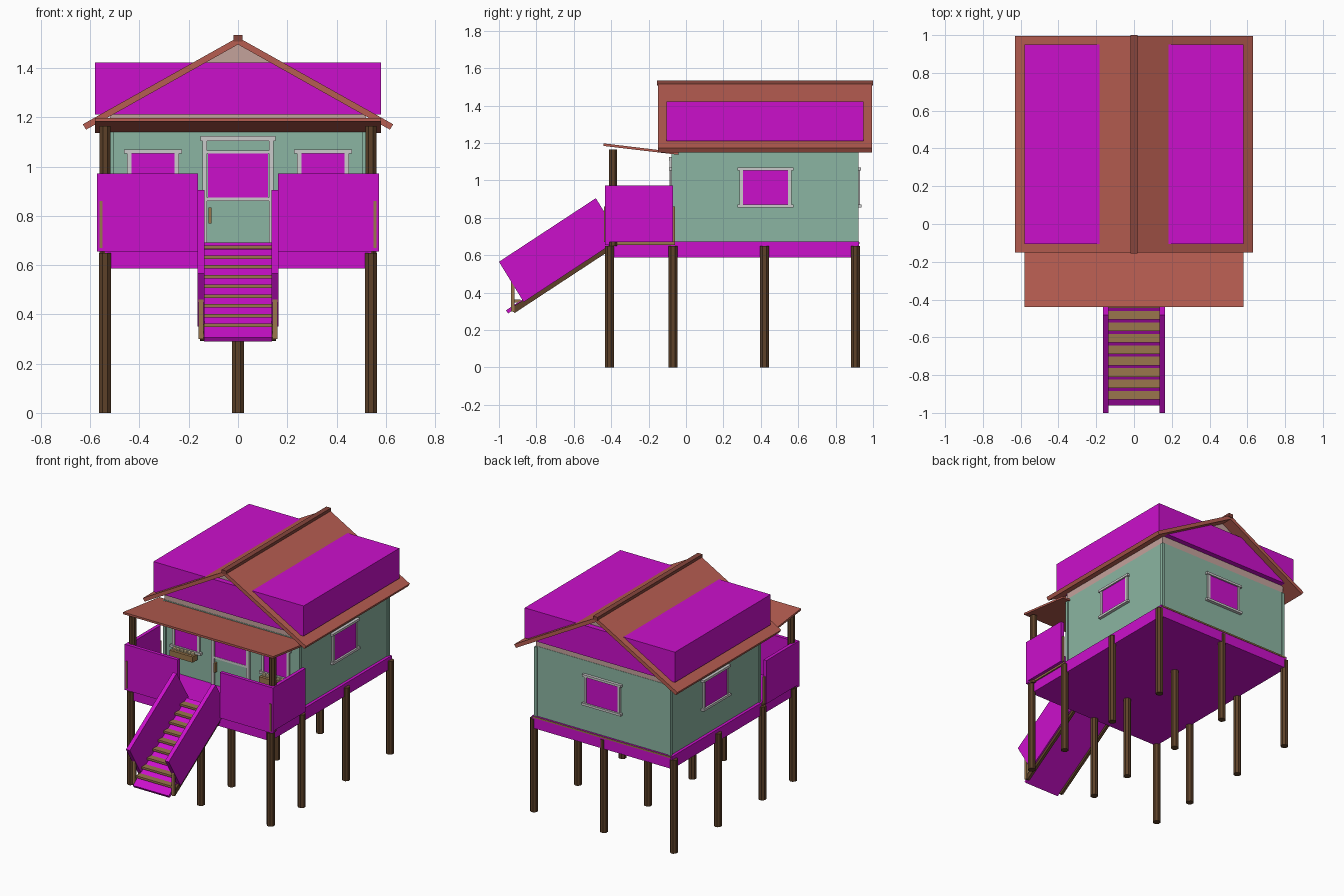
import bpy, bmesh, math
from mathutils import Vector, Matrix

if "Cube" in bpy.data.objects:
    bpy.data.objects.remove(bpy.data.objects["Cube"])

MATS = {}
COL = dict(wall=(.26, .46, .36), roof=(.47, .11, .082), cap=(.24, .06, .045), dark=(.11, .053, .022),
           wood=(.32, .18, .072), trim=(.58, .59, .57), panel=(.60, .005, .60), gable=(.55, .36, .33),
           flower=(.75, .6, .35))


def finish(name, bm, col):
    bmesh.ops.recalc_face_normals(bm, faces=bm.faces)
    me = bpy.data.meshes.new(name)
    bm.to_mesh(me)
    bm.free()
    ob = bpy.data.objects.new(name, me)
    bpy.context.collection.objects.link(ob)
    if col not in MATS:
        MATS[col] = bpy.data.materials.new(col)
        MATS[col].diffuse_color = (*COL[col], 1)
    me.materials.append(MATS[col])
    return ob


def boxes(name, items, col):
    """items: (x0,x1,y0,y1,z0,z1)"""
    bm = bmesh.new()
    for x0, x1, y0, y1, z0, z1 in items:
        m = Matrix.Translation(((x0 + x1) / 2, (y0 + y1) / 2, (z0 + z1) / 2)) @ \
            Matrix.Diagonal((x1 - x0, y1 - y0, z1 - z0, 1))
        bmesh.ops.create_cube(bm, size=1, matrix=m)
    return finish(name, bm, col)


def prism(name, pts, axis, a, b, col):
    """extrude a profile: axis 'y' takes (x,z) points, axis 'x' takes (y,z) points"""
    bm = bmesh.new()
    f = bm.faces.new([bm.verts.new((p, a, q) if axis == 'y' else (a, p, q)) for p, q in pts])
    r = bmesh.ops.extrude_face_region(bm, geom=[f])
    d = Vector((0, b - a, 0)) if axis == 'y' else Vector((b - a, 0, 0))
    bmesh.ops.translate(bm, vec=d, verts=[v for v in r['geom'] if isinstance(v, bmesh.types.BMVert)])
    return finish(name, bm, col)


def poles(name, items, r, z0, z1, col):
    bm = bmesh.new()
    for x, y in items:
        bmesh.ops.create_cone(bm, cap_ends=True, segments=8, radius1=r, radius2=r, depth=z1 - z0,
                              matrix=Matrix.Translation((x, y, (z0 + z1) / 2)) @ Matrix.Rotation(math.pi / 8, 4, 'Z'))
    return finish(name, bm, col)


def both(items):
    """mirror box items across x"""
    return items + [(-i[1], -i[0], *i[2:]) for i in items]


# stilts and porch posts
poles("stilts", [(x, y) for x in (-.54, 0, .54) for y in (-.41, -.07, .42, .905)], .026, 0, .65, "dark")
poles("porch_posts", [(-.54, -.39), (.54, -.39)], .024, .65, 1.165, "dark")

# floor platform with plank edges showing at the porch side and the back
boxes("floor_platform", [(-.54, .54, -.415, .925, .587, .673)], "panel")
boxes("plank_edges", both([(.53, .55, -.43, -.06, .656, .671)]) + [(-.53, .53, .90, .928, .66, .671)], "wood")

# house body and gables
boxes("house_walls", [(-.52, .52, -.07, .915, .67, 1.16)], "wall")
boxes("corner_trim", both([(.505, .527, y - .011, y + .011, .67, 1.155) for y in (-.066, .911)]), "wall")
prism("gable_wall", [(-.52, 1.16), (.52, 1.16), (.52, 1.205), (0, 1.497), (-.52, 1.205)], 'y', -.068, .913, "gable")

# main roof, with the long block that breaks through both slopes
for s, side in ((1, "right"), (-1, "left")):
    prism("roof_" + side, [(0, 1.525), (s * .63, 1.172), (s * .617, 1.15), (0, 1.496)], 'y', -.15, .995, "roof")
boxes("roof_block", [(-.58, .58, -.105, .95, 1.212, 1.423)], "panel")
boxes("ridge_cap", [(-.018, .018, -.155, 1, 1.508, 1.535)], "cap")

# porch roof
prism("porch_roof", [(-.44, 1.198), (-.04, 1.15), (-.04, 1.137), (-.44, 1.184)], 'x', -.58, .58, "roof")


# windows, built facing -y around the origin and then placed
def window(name, loc, rot, hw):
    z0, z1 = .87, 1.053
    parts = (("frame", [(-hw - .018, -hw, -.012, .01, z0, z1), (hw, hw + .018, -.012, .01, z0, z1),
                        (-hw - .03, hw + .03, -.018, .01, z1, z1 + .016),
                        (-hw - .03, hw + .03, -.02, .01, z0 - .016, z0)], "trim"),
             ("pane", [(-hw, hw, -.007, .004, z0, z1)], "panel"))
    for p, it, c in parts:
        ob = boxes(f"{name}_{p}", it, c)
        ob.location, ob.rotation_euler = loc, (0, 0, rot)


window("window_front_left", (-.345, -.072, 0), 0, .088)
window("window_front_right", (.345, -.072, 0), 0, .088)
window("window_right", (.522, .425, 0), math.pi / 2, .12)
window("window_left", (-.522, .425, 0), -math.pi / 2, .12)
window("window_back", (0, .917, 0), math.pi, .12)

# door
boxes("door_frame", both([(.125, .145, -.088, -.06, .67, 1.105)]) + [(-.152, .152, -.092, -.06, 1.105, 1.124)], "trim")
boxes("door_panel", [(-.125, .125, -.077, -.06, .672, 1.105)], "wall")
boxes("door_rails", [(-.125, .125, -.084, -.07, .86, .875), (-.125, .125, -.084, -.07, 1.053, 1.066)], "trim")
boxes("door_pane", [(-.122, .122, -.082, -.07, .875, 1.053)], "panel")
boxes("door_handle", [(-.12, -.108, -.098, -.075, .77, .835)], "wood")

# flower boxes under the front windows
boxes("flower_boxes", both([(.255, .435, -.135, -.08, .815, .855)]), "wood")
bm = bmesh.new()
for s in (-1, 1):
    for i in range(6):
        bmesh.ops.create_icosphere(bm, subdivisions=1, radius=.015,
                                   matrix=Matrix.Translation((s * (.275 + i * .028), -.108, .863)))
finish("flowers", bm, "flower")

# porch railing panels and their short end posts
boxes("porch_rail_front", both([(.163, .572, -.432, -.408, .655, .973)]), "panel")
boxes("porch_rail_side", both([(.548, .572, -.41, -.07, .67, .973)]), "panel")
boxes("porch_end_posts", both([(.55, .563, -.438, -.43, .67, .86), (.55, .563, -.07, -.058, .67, .86)]), "wood")

# stairs: sloped base, treads, stringers, side panels, newels
prism("stair_base", [(-.962, .306), (-.372, .692), (-.361, .675), (-.951, .289)], 'x', -.138, .138, "panel")
boxes("stair_treads", [(-.138, .138, y - .005, y + .041, z - .014, z) for y, z in
                       [(-.925 + i * .0605, .362 + i * .0396) for i in range(9)]], "wood")
for s, side in ((1, "right"), (-1, "left")):
    prism("stringer_" + side, [(-.925, .298), (-.915, .292), (-.42, .617), (-.42, .66), (-.935, .318)],
          'x', s * .136, s * .155, "dark")
    prism("stair_side_" + side, [(-1, .565), (-.482, .905), (-.35, .69), (-.868, .35)],
          'x', s * .136, s * .165, "panel")
boxes("stair_newels", both([(.141, .16, -.936, -.918, .30, .48)]), "wood")

for m in bpy.data.materials:
    if m.users and not m.is_grease_pencil:
        m.use_nodes = True
        m.node_tree.nodes["Principled BSDF"].inputs["Base Color"].default_value = m.diffuse_color
